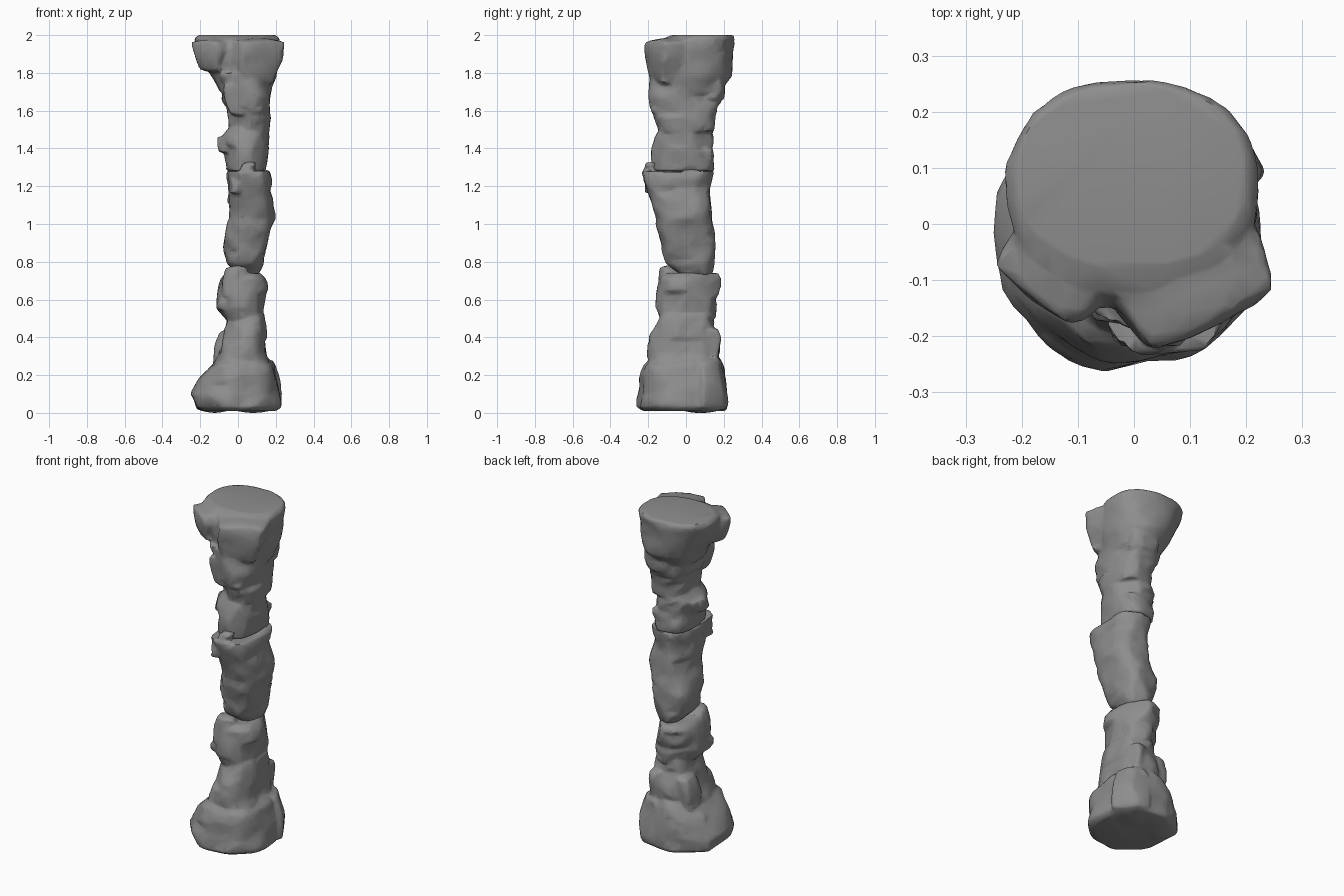
import bpy, bmesh, math, random
from mathutils import Matrix, Vector, noise

cube = bpy.data.objects.get("Cube")
if cube:
    bpy.data.objects.remove(cube, do_unlink=True)

stone = bpy.data.materials.new("grey stone")
stone.use_nodes = True
grey = (0.27, 0.27, 0.27, 1)
stone.diffuse_color = grey
stone.node_tree.nodes["Principled BSDF"].inputs["Base Color"].default_value = grey

SIDES = 44


def chisel(bm, rng, cuts, depth):
    """Flatten random sides of a stone, like broken rock faces."""
    zs = [v.co.z for v in bm.verts]
    for _ in range(cuts):
        a = rng.uniform(0, math.tau)
        n = Vector((math.cos(a), math.sin(a), rng.uniform(-0.5, 0.5))).normalized()
        # each cut is taken about a random height, so it stays local
        mid = rng.uniform(min(zs), max(zs))
        near = [v for v in bm.verts if abs(v.co.z - mid) < 0.09]
        if not near:
            continue
        top = max(v.co.dot(n) for v in near) - rng.uniform(0.3, 1) * depth
        for v in near:
            over = v.co.dot(n) - top
            if over > 0:
                v.co -= n * over


def roughen(bm, amount, seed):
    """Push the surface in and out with smooth, ridged noise."""
    for v in bm.verts:
        q = v.co * 9 + Vector((seed * 7, seed, 0))
        d = noise.noise(q) + 0.5 * (0.4 - abs(noise.noise(q * 2)))
        out = Vector((v.co.x - 0.03, v.co.y, 0)).normalized()
        v.co += out * d * amount


def finish(name, bm):
    for v in bm.verts:
        v.co.z = min(2, max(0, v.co.z))
    bmesh.ops.recalc_face_normals(bm, faces=bm.faces)
    mesh = bpy.data.meshes.new(name)
    bm.to_mesh(mesh)
    bm.free()
    mesh.materials.append(stone)
    obj = bpy.data.objects.new(name, mesh)
    bpy.context.collection.objects.link(obj)
    return obj


def loft(name, rings, seed, power=2.5, cuts=14, depth=0.025, rough=0.022):
    """Stone from rings of (height, left x, right x, front y, back y)."""
    bm = bmesh.new()
    dense = []
    for lo, hi in zip(rings, rings[1:]):
        steps = max(1, round((hi[0] - lo[0]) / 0.02))
        for i in range(steps):
            dense.append([a + (b - a) * i / steps for a, b in zip(lo, hi)])
    dense.append(rings[-1])
    loops = []
    for z, x0, x1, y0, y1 in dense:
        loop = []
        for i in range(SIDES):
            a = math.tau * i / SIDES
            c, s = math.cos(a), math.sin(a)
            x = math.copysign(abs(c) ** (2 / power), c)
            y = math.copysign(abs(s) ** (2 / power), s)
            loop.append(bm.verts.new(((x0 + x1 + x * (x1 - x0)) / 2,
                                      (y0 + y1 + y * (y1 - y0)) / 2, z)))
        loops.append(loop)
    for low, high in zip(loops, loops[1:]):
        for i in range(SIDES):
            j = (i + 1) % SIDES
            bm.faces.new((low[i], low[j], high[j], high[i]))
    bm.faces.new(loops[0])
    bm.faces.new(loops[-1])
    roughen(bm, rough, seed)
    chisel(bm, random.Random(seed), cuts, depth)
    return finish(name, bm)


def boulder(name, centre, size, seed, lean=0, turn=0, taper=0):
    """Chipped block set into the column, leaning, turned and tapered."""
    bm = bmesh.new()
    bmesh.ops.create_icosphere(bm, subdivisions=4, radius=1)
    spin = Matrix.Rotation(math.radians(turn), 3, 'Z')
    for v in bm.verts:
        # swell the ball toward a block
        v.co *= (1 / max(map(abs, v.co))) ** 0.6
        wide = 1 + taper * v.co.z
        v.co = spin @ Vector((v.co.x * size[0] * wide, v.co.y * size[1] * wide,
                              v.co.z * size[2]))
        v.co.x += v.co.z * lean
        v.co += Vector(centre)
    roughen(bm, 0.012, seed)
    chisel(bm, random.Random(seed), 8, 0.025)
    return finish(name, bm)


def weld(name, parts):
    """Fuse stones into one skin, then reduce it to coarse rock facets."""
    bpy.ops.object.select_all(action='DESELECT')
    for part in parts:
        part.select_set(True)
    obj = parts[0]
    bpy.context.view_layer.objects.active = obj
    bpy.ops.object.join()
    obj.name = name
    skin = obj.modifiers.new("skin", 'REMESH')
    skin.mode = 'VOXEL'
    skin.voxel_size = 0.009
    facets = obj.modifiers.new("facets", 'DECIMATE')
    facets.ratio = 0.1
    bpy.ops.object.convert(target='MESH')
    bpy.ops.object.shade_smooth_by_angle(angle=math.radians(50))


# Base, foot and lower collar
weld("pedestal", [
    loft("base_stone", [
        (0.01, -.19, .19, -.22, .2), (.03, -.23, .22, -.25, .22),
        (.1, -.25, .22, -.25, .22), (.2, -.19, .2, -.25, .21),
        (.25, -.15, .19, -.23, .19), (.29, -.1, .15, -.18, .17)],
        3, power=2.2, cuts=10, depth=0.015),
    loft("foot_stone", [
        (.2, -.14, .18, -.21, .17), (.32, -.1, .15, -.2, .18),
        (.42, -.07, .15, -.18, .17), (.52, -.05, .14, -.13, .15)], 5),
    loft("lower_collar", [
        (.5, -.07, .14, -.13, .15), (.56, -.11, .15, -.16, .16),
        (.65, -.1, .15, -.15, .17), (.71, -.09, .14, -.15, .18),
        (.74, -.07, .12, -.12, .16)], 8, power=2.3),
    boulder("lower_front_lump", (-.02, -.09, .69), (.06, .06, .09), 12, 0.2, 20),
    boulder("lower_ledge", (.01, -.03, .575), (.13, .11, .035), 13),
    boulder("foot_side_lump", (-.07, .08, .34), (.05, .07, .1), 15, 0.2),
    boulder("foot_rear_lump", (.08, .13, .37), (.06, .06, .08), 16, 0, 20),
    boulder("base_rear_block", (.08, .09, .15), (.13, .11, .15), 18, 0, 40, -.15),
    boulder("base_side_block", (-.1, .06, .12), (.1, .1, .12), 19, 0.2, 25),
])

# Shaft with its split, flaring rim
weld("shaft", [
    loft("shaft_stone", [
        (.73, .0, .11, -.03, .15), (.79, -.05, .13, -.1, .15),
        (.92, -.08, .16, -.14, .15), (1.03, -.05, .19, -.15, .13),
        (1.2, -.05, .17, -.21, .13), (1.28, -.06, .18, -.24, .13)],
        11, power=2.8),
    boulder("shaft_front_tooth", (.04, -.17, 1.27), (.04, .05, .06), 21, 0.4),
    boulder("shaft_side_tooth", (.13, .02, 1.24), (.04, .06, .05), 22),
    boulder("shaft_corner_tooth", (-.02, -.17, 1.22), (.04, .05, .06), 24, -0.2),
])

# Upper collar, neck and cap
weld("capital", [
    loft("upper_collar", [
        (1.28, -.06, .15, -.17, .14), (1.4, -.07, .16, -.17, .15),
        (1.46, -.08, .16, -.16, .15), (1.51, -.04, .15, -.14, .13)], 14),
    loft("neck_stone", [
        (1.49, -.04, .16, -.15, .14), (1.6, -.05, .17, -.18, .17),
        (1.68, -.09, .18, -.19, .19), (1.8, -.12, .19, -.19, .2)], 17),
    loft("cap_stone", [
        (1.7, -.1, .17, -.15, .18), (1.78, -.14, .2, -.15, .24),
        (1.93, -.22, .22, -.15, .25), (1.98, -.23, .22, -.12, .26),
        (2, -.21, .2, -.08, .25)],
        20, power=2.2, cuts=8, depth=0.012, rough=0.01),
    boulder("cap_front_boulder", (.09, -.09, 1.855), (.135, .1, .13), 2, 0.1, 24, .2),
    boulder("cap_side_boulder", (-.12, -.06, 1.89), (.1, .09, .09), 4, -0.1, -35, .15),
    boulder("neck_front_lump", (.02, -.13, 1.66), (.09, .06, .09), 6, 0, 0, .25),
    boulder("neck_rear_lump", (.07, .15, 1.72), (.09, .06, .07), 7),
    boulder("collar_side_lump", (-.06, -.02, 1.42), (.05, .09, .045), 9, -0.2),
    boulder("collar_rear_lump", (.06, .08, 1.36), (.09, .06, .05), 10),
])
